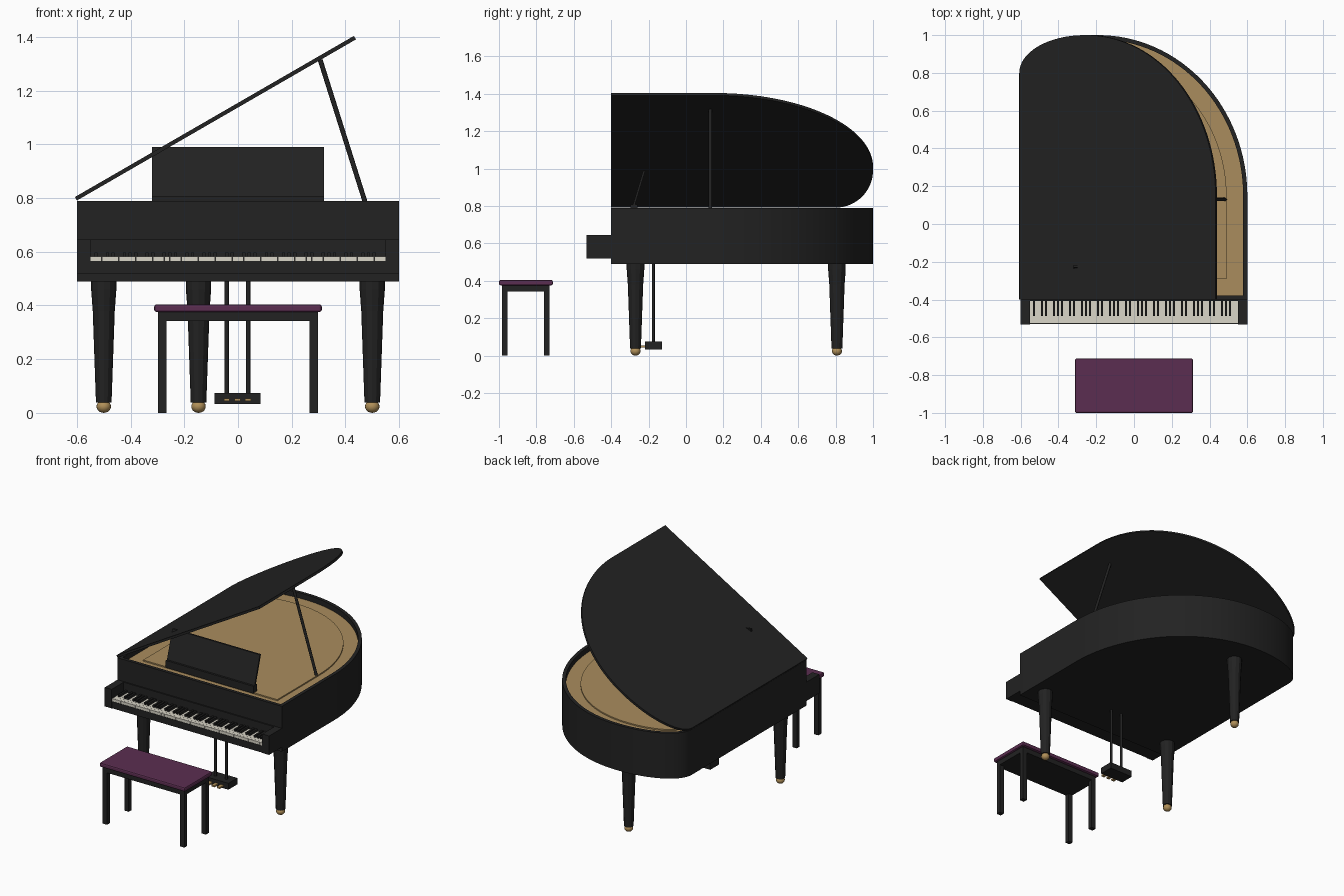
import bpy, bmesh, math
from mathutils import Vector, Matrix

if "Cube" in bpy.data.objects:
    bpy.data.objects.remove(bpy.data.objects["Cube"])


def material(name, rgb):
    m = bpy.data.materials.new(name)
    m.diffuse_color = (*rgb, 1)
    m.use_nodes = True
    m.node_tree.nodes["Principled BSDF"].inputs["Base Color"].default_value = m.diffuse_color
    return m


BLACK = material("black_lacquer", (0.016, 0.016, 0.016))
WOOD = material("golden_wood", (0.40, 0.265, 0.11))
IVORY = material("ivory", (0.70, 0.67, 0.58))
BRASS = material("brass", (0.44, 0.28, 0.10))
PURPLE = material("purple_cushion", (0.105, 0.027, 0.082))


def finish(name, bm, mat, smooth=None):
    bmesh.ops.recalc_face_normals(bm, faces=bm.faces)
    me = bpy.data.meshes.new(name)
    bm.to_mesh(me)
    bm.free()
    me.materials.append(mat)
    ob = bpy.data.objects.new(name, me)
    bpy.context.collection.objects.link(ob)
    if smooth:
        bpy.ops.object.select_all(action='DESELECT')
        ob.select_set(True)
        bpy.context.view_layer.objects.active = ob
        bpy.ops.object.shade_smooth_by_angle(angle=math.radians(smooth))
    return ob


def add_box(bm, x0, x1, y0, y1, z0, z1):
    mat = Matrix.Translation(((x0 + x1) / 2, (y0 + y1) / 2, (z0 + z1) / 2))
    mat = mat @ Matrix.Diagonal((x1 - x0, y1 - y0, z1 - z0, 1))
    return bmesh.ops.create_cube(bm, size=1, matrix=mat)["verts"]


def boxes(name, mat, *dims):
    bm = bmesh.new()
    for d in dims:
        add_box(bm, *d)
    return finish(name, bm, mat)


def loft(name, mat, rings, smooth=None):
    """Skin a stack of equal-length point rings and cap both ends."""
    bm = bmesh.new()
    vs = [[bm.verts.new(p) for p in r] for r in rings]
    n = len(vs[0])
    for a, b in zip(vs, vs[1:]):
        for i in range(n):
            j = (i + 1) % n
            bm.faces.new((a[i], a[j], b[j], b[i]))
    bm.faces.new(vs[0][::-1])
    bm.faces.new(vs[-1])
    return finish(name, bm, mat, smooth)


def rod(name, mat, a, b, r, sides=12):
    a, b = Vector(a), Vector(b)
    d = b - a
    bm = bmesh.new()
    m = Matrix.Translation((a + b) / 2) @ d.to_track_quat('Z', 'Y').to_matrix().to_4x4()
    bmesh.ops.create_cone(bm, cap_ends=True, segments=sides, radius1=r, radius2=r,
                          depth=d.length, matrix=m)
    return finish(name, bm, mat, 40)


# Plan outline: straight front and sides, long curved tail, rounded back corner
outline = [(-0.6, -0.4), (0.6, -0.4)]
for i in range(33):
    t = math.pi / 2 * i / 32
    outline.append((-0.19 + 0.79 * math.cos(t), 0.15 + 0.85 * math.sin(t)))
for i in range(1, 17):
    t = math.pi / 2 * (1 + i / 16)
    outline.append((-0.2 + 0.4 * math.cos(t), 0.8 + 0.2 * math.sin(t)))


def inset(pts, d):
    out, n = [], len(pts)
    for i in range(n):
        p, q, r = (Vector(pts[k % n]) for k in (i - 1, i, i + 1))
        e, f = (q - p).normalized(), (r - q).normalized()
        n1, n2 = Vector((-e.y, e.x)), Vector((-f.y, f.x))
        out.append(tuple(q + (n1 + n2) * d / (1 + n1.dot(n2))))
    return out


def at(pts, z):
    return [(x, y, z) for x, y in pts]


# Case with open top, soundboard and raised inner plate
inner = inset(outline, 0.022)
loft("case", BLACK, [at(outline, 0.49), at(outline, 0.79), at(inner, 0.79), at(inner, 0.735)], 30)
loft("soundboard", WOOD, [at(inner, 0.737), at(inner, 0.755)])
plate = inset(outline, 0.11)
loft("inner_plate", WOOD, [at(plate, 0.755), at(plate, 0.763)])

# Lid propped open 30 degrees around the left edge
lid = loft("lid", BLACK, [[(x + 0.6, y, z) for x, y in outline] for z in (0.0, 0.015)], 30)
lid.location = (-0.6, 0, 0.791)
lid.rotation_euler = (0, -math.radians(30), 0)
rod("lid_prop", BLACK, (0.483, 0.13, 0.755), (0.306, 0.13, 1.315), 0.009)

# Music desk leaning back on a small shelf
boxes("music_shelf", BLACK, (-0.32, 0.32, -0.297, -0.26, 0.76, 0.808))
bm = bmesh.new()
for v in add_box(bm, -0.32, 0.32, -0.286, -0.274, 0.80, 0.99):
    v.co.y += (v.co.z - 0.80) * 0.3
finish("music_desk", bm, BLACK)

# Keyboard: bed, end cheeks, fallboard
boxes("key_bed", BLACK, (-0.6, 0.6, -0.53, -0.39, 0.52, 0.565))
boxes("key_cheeks", BLACK, *[(s * 0.575 - 0.025, s * 0.575 + 0.025, -0.533, -0.39, 0.52, 0.645)
                             for s in (-1, 1)])
boxes("fallboard", BLACK, (-0.55, 0.55, -0.408, -0.39, 0.56, 0.645))

# 52 white keys, with black keys in the repeating two and three pattern
w = 1.1 / 52
boxes("white_keys", IVORY, *[(-0.55 + i * w + 0.0004, -0.55 + (i + 1) * w - 0.0004,
                              -0.528, -0.405, 0.56, 0.583) for i in range(52)])
boxes("black_keys", BLACK, *[(-0.55 + (i + 1) * w - 0.006, -0.55 + (i + 1) * w + 0.006,
                              -0.488, -0.405, 0.575, 0.598)
                             for i in range(51) if i % 7 in (0, 2, 3, 5, 6)])

# Tapered faceted legs with brass ball feet
for tag, x, y in (("left", -0.5, -0.27), ("right", 0.5, -0.27), ("back", -0.147, 0.807)):
    rings = []
    for r, z in ((0.029, 0.038), (0.041, 0.38), (0.047, 0.46), (0.047, 0.492)):
        rings.append([(x + r * math.cos(k * math.pi / 6), y + r * math.sin(k * math.pi / 6), z)
                      for k in range(12)])
    loft(tag + "_leg", BLACK, rings)
    bm = bmesh.new()
    m = Matrix.Translation((x, y, 0.024)) @ Matrix.Diagonal((0.027, 0.027, 0.024, 1))
    bmesh.ops.create_uvsphere(bm, u_segments=16, v_segments=10, radius=1, matrix=m)
    finish(tag + "_foot", bm, BRASS, 40)

# Pedal lyre
for tag, x in (("left", -0.042), ("right", 0.038)):
    rod(tag + "_lyre_rod", BLACK, (x, -0.175, 0.07), (x, -0.175, 0.495), 0.008)
boxes("pedal_box", BLACK, (-0.088, 0.084, -0.22, -0.127, 0.033, 0.075))
boxes("pedals", BRASS, *[(x - 0.011, x + 0.011, -0.26, -0.215, 0.044, 0.054)
                         for x in (-0.042, -0.002, 0.038)])

# Bench with cushioned seat
boxes("bench_frame", BLACK, (-0.298, 0.298, -0.985, -0.73, 0.343, 0.378))
boxes("bench_legs", BLACK, *[(sx * 0.282 - 0.016, sx * 0.282 + 0.016,
                              -0.8575 + sy * 0.1125 - 0.015, -0.8575 + sy * 0.1125 + 0.015, 0, 0.345)
                             for sx in (-1, 1) for sy in (-1, 1)])
seat = boxes("bench_seat", PURPLE, (-0.312, 0.312, -1.0, -0.712, 0.376, 0.404))
bevel = seat.modifiers.new("soft_edge", 'BEVEL')
bevel.width = 0.008
bevel.segments = 2
